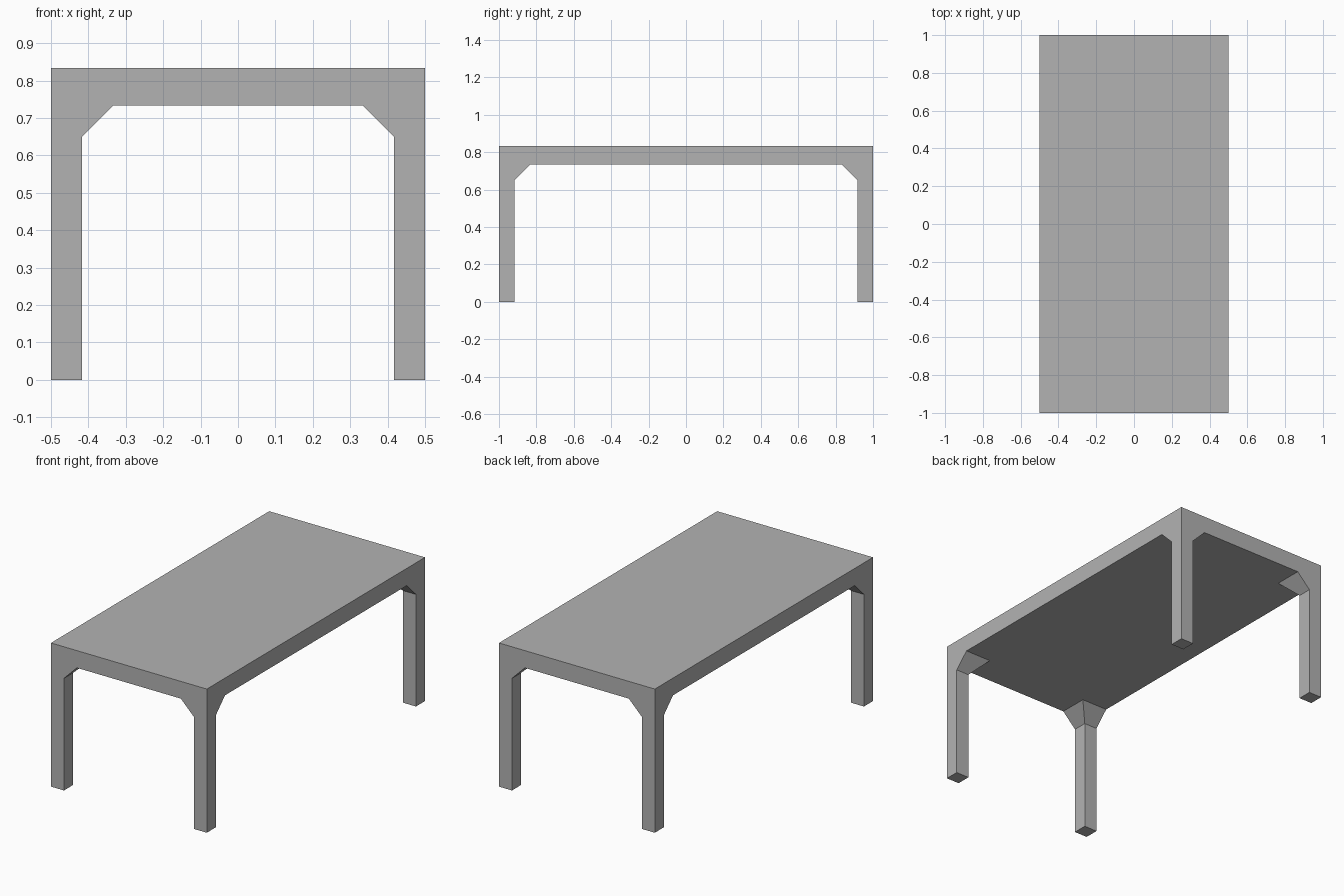
import bpy
import bmesh
from math import copysign, radians
from mathutils import Vector

cube = bpy.data.objects.get("Cube")
if cube:
    bpy.data.objects.remove(cube, do_unlink=True)

# Main dimensions
HALF = Vector((0.5, 1.0))
TOP, UNDERSIDE, KNEE = 0.8333, 0.7333, 0.65
LEG, FLARE = 0.0833, 0.1667

grey = bpy.data.materials.new("plain grey")
grey.use_nodes = True
grey.diffuse_color = (0.45, 0.45, 0.45, 1)
grey.node_tree.nodes["Principled BSDF"].inputs["Base Color"].default_value = grey.diffuse_color

# Table top slab, cut so each corner has its own square underneath
bm = bmesh.new()
bmesh.ops.create_cube(bm, size=1)
for v in bm.verts:
    v.co = (copysign(HALF.x, v.co.x), copysign(HALF.y, v.co.y),
            TOP if v.co.z > 0 else UNDERSIDE)
for axis in (Vector((1, 0, 0)), Vector((0, 1, 0))):
    for side in (-1, 1):
        reach = HALF.x if axis.x else HALF.y
        bmesh.ops.bisect_plane(bm, geom=bm.verts[:] + bm.edges[:] + bm.faces[:],
                               plane_co=axis * side * (reach - FLARE), plane_no=axis)


def extrude_down(faces, z, width):
    """Pull corner squares down to z, keeping the outer corner flush."""
    new = bmesh.ops.extrude_discrete_faces(bm, faces=faces)["faces"]
    for face in new:
        centre = face.calc_center_median()
        for v in face.verts:
            for i in (0, 1):
                outer = abs(v.co[i]) > HALF[i] - 0.001
                v.co[i] = copysign(HALF[i] - (0 if outer else width), centre[i])
            v.co.z = z
    return new


# Flared brackets, then straight legs
bm.normal_update()
corners = []
for f in bm.faces:
    c = f.calc_center_median()
    if f.normal.z < -0.9 and all(abs(c[i]) > HALF[i] - FLARE for i in (0, 1)):
        corners.append(f)
brackets = extrude_down(corners, KNEE, LEG)
extrude_down(brackets, 0, LEG)

# Merge flush faces into clean flat panels
bmesh.ops.recalc_face_normals(bm, faces=bm.faces[:])
bmesh.ops.dissolve_limit(bm, angle_limit=radians(1), verts=bm.verts[:], edges=bm.edges[:])

mesh = bpy.data.meshes.new("table")
bm.to_mesh(mesh)
bm.free()
mesh.materials.append(grey)
table = bpy.data.objects.new("table", mesh)
bpy.context.collection.objects.link(table)
